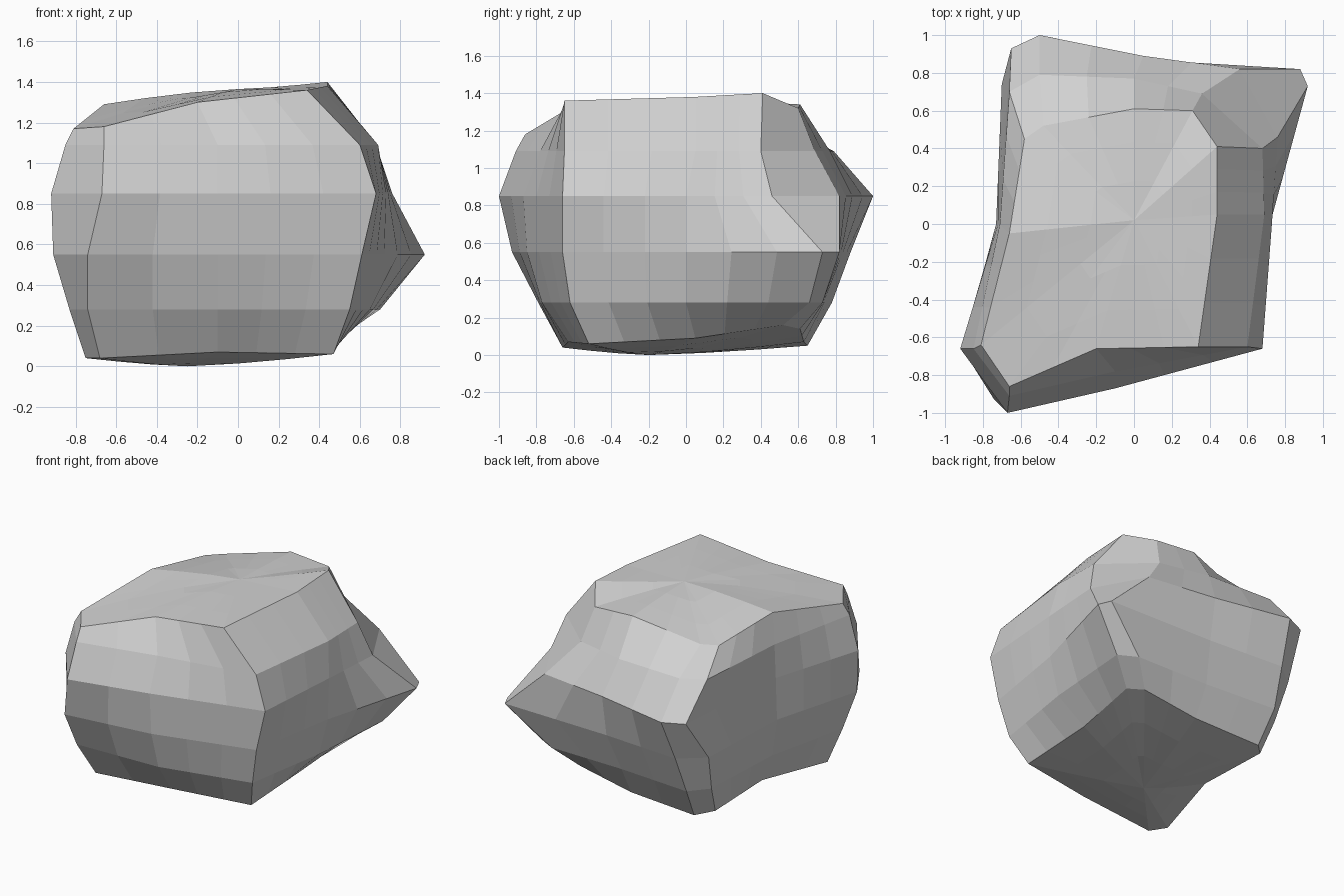
import bpy, bmesh
from mathutils import Vector

if "Cube" in bpy.data.objects:
    bpy.data.objects.remove(bpy.data.objects["Cube"])

# Outline points per height, anticlockwise from the front left corner:
# front left (2), front middle, front right, right middle,
# back right (2), back middle, back left (2), left middle
SECTIONS = [
    (0.04, "base", [(-.75, -.55), (-.68, -.66), (-.1, -.63), (.47, -.52), (.47, .05), (.5, .52),
                    (.42, .61), (0, .63), (-.52, .65), (-.62, .55), (-.61, 0)]),
    (0.28, "low", [(-.83, -.61), (-.74, -.79), (-.1, -.77), (.55, -.62), (.65, 0), (.7, .66),
                   (.57, .73), (0, .74), (-.55, .78), (-.66, .65), (-.69, 0)]),
    (0.55, "middle", [(-.91, -.66), (-.74, -.93), (-.1, -.85), (.61, -.66), (.72, 0), (.92, .73),
                      (.88, .82), (.05, .84), (-.53, .88), (-.7, .74), (-.73, 0)]),
    (0.85, "wide", [(-.92, -.66), (-.67, -1.0), (-.1, -.87), (.68, -.66), (.73, 0), (.76, .46),
                    (.56, .82), (.05, .89), (-.5, 1.0), (-.65, .93), (-.72, 0)]),
    (1.09, "shoulder", [(-.85, -.66), (-.66, -.91), (-.1, -.78), (.6, -.65), (.69, .05), (.68, .4),
                        (.36, .69), (0, .77), (-.5, .79), (-.66, .7), (-.71, 0)]),
    (1.35, "top", [(-.81, -.64), (-.66, -.86), (-.2, -.66), (.34, -.65), (.44, .05), (.44, .41),
                   (.31, .6), (0, .61), (-.48, .52), (-.58, .45), (-.66, -.05)]),
]
BASE_Z = [.04, .04, .07, .06, .09, .16, .14, .07, .05, .07, .08]
TOP_Z = [1.17, 1.18, 1.3, 1.36, 1.38, 1.4, 1.32, 1.34, 1.23, 1.22, 1.29]
STEPS = [1, 2, 3, 3, 3, 1, 2, 2, 1, 3, 3]


def outline(points, heights):
    """Split each side of a section into its facets."""
    pts = [Vector((x, y, z)) for (x, y), z in zip(points, heights)]
    ring = []
    for i, n in enumerate(STEPS):
        nxt = pts[(i + 1) % len(pts)]
        ring += [pts[i].lerp(nxt, k / n) for k in range(n)]
    return ring


def shrink(ring, centre, s):
    """Inner ring of a gently domed cap."""
    out = []
    for p in ring:
        q = centre.lerp(p, s)
        q.z = centre.z + (p.z - centre.z) * s ** 1.4
        out.append(q)
    return out


rings = []
for z, name, pts in SECTIONS:
    zs = BASE_Z if name == "base" else TOP_Z if name == "top" else [z] * len(pts)
    rings.append(outline(pts, zs))

low, high = Vector((-.25, -.2, 0)), Vector((0, .02, 1.365))
rings = ([shrink(rings[0], low, s) for s in (.35, .68)] + rings
         + [shrink(rings[-1], high, s) for s in (.7, .35)])

# Boulder: stacked rings joined by flat facets, closed at both ends
bm = bmesh.new()
loops = [[bm.verts.new(p) for p in r] for r in rings]
n = len(loops[0])
for a, b in zip(loops, loops[1:]):
    for i in range(n):
        j = (i + 1) % n
        bm.faces.new((a[i], a[j], b[j], b[i]))
for loop, c in ((loops[0], low), (loops[-1], high)):
    hub = bm.verts.new(c)
    for i in range(n):
        bm.faces.new((loop[i], loop[(i + 1) % n], hub))
bmesh.ops.recalc_face_normals(bm, faces=bm.faces)

mesh = bpy.data.meshes.new("boulder")
bm.to_mesh(mesh)
bm.free()
stone = bpy.data.materials.new("grey stone")
stone.diffuse_color = (.64, .64, .64, 1)
stone.use_nodes = True
stone.node_tree.nodes["Principled BSDF"].inputs["Base Color"].default_value = stone.diffuse_color
mesh.materials.append(stone)
boulder = bpy.data.objects.new("boulder", mesh)
bpy.context.collection.objects.link(boulder)
